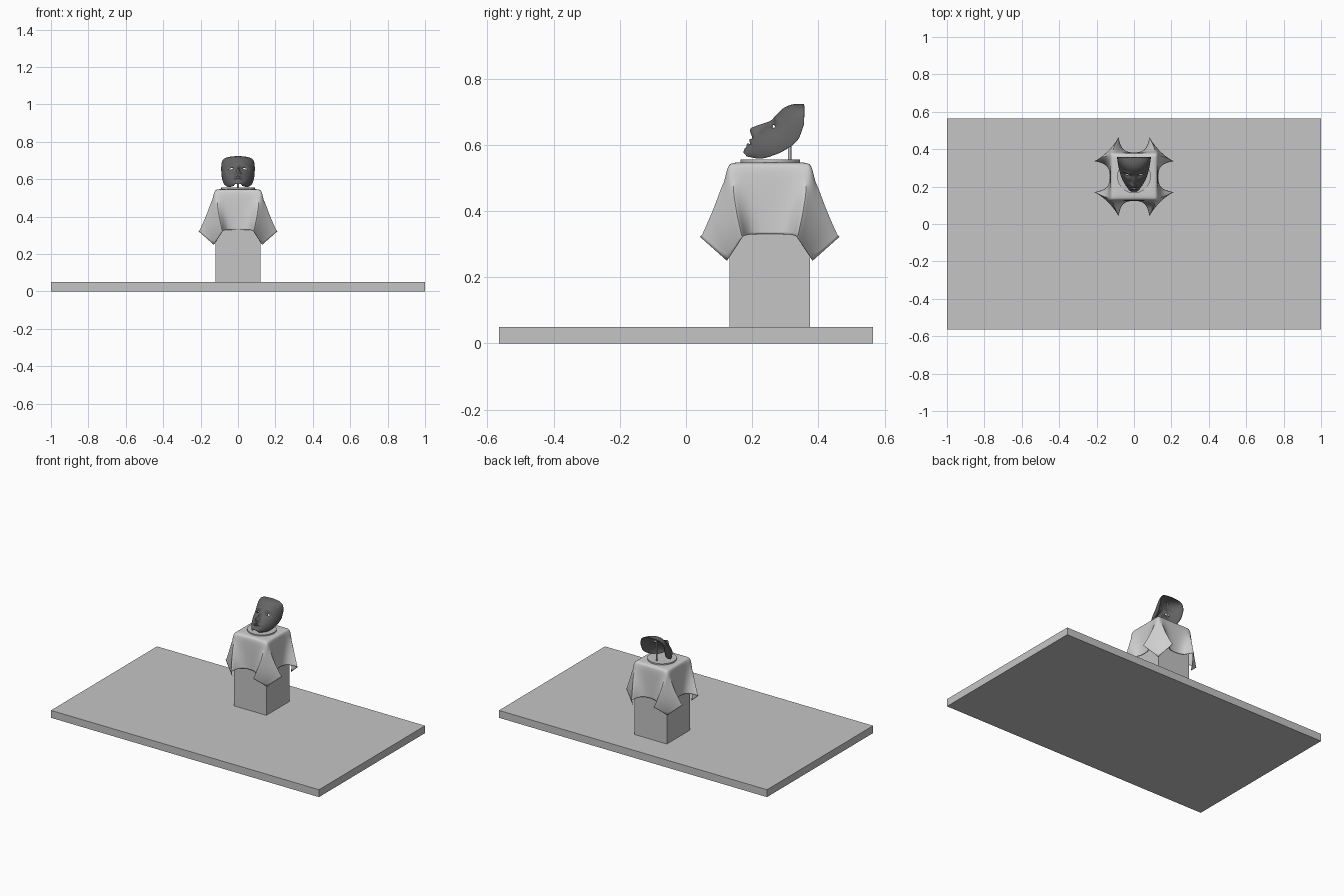
import bpy, bmesh, math
from mathutils import Vector

if "Cube" in bpy.data.objects:
    bpy.data.objects.remove(bpy.data.objects["Cube"])

CY = 0.253  # plinth centre in y


def material(name, v):
    m = bpy.data.materials.new(name)
    m.diffuse_color = (v, v, v, 1)
    m.use_nodes = True
    m.node_tree.nodes["Principled BSDF"].inputs["Base Color"].default_value = m.diffuse_color
    return m


STONE = material("plain_grey", 0.56)
CLOTH = material("light_cloth_grey", 0.62)
STEEL = material("stand_grey", 0.55)
DARK = material("dark_grey", 0.13)


def make_object(name, bm, mat, smooth=None):
    me = bpy.data.meshes.new(name)
    bm.to_mesh(me)
    bm.free()
    ob = bpy.data.objects.new(name, me)
    bpy.context.collection.objects.link(ob)
    me.materials.append(mat)
    if smooth:
        bpy.ops.object.select_all(action='DESELECT')
        ob.select_set(True)
        bpy.context.view_layer.objects.active = ob
        bpy.ops.object.shade_smooth_by_angle(angle=math.radians(smooth))
    return ob


def box(name, lo, hi, mat):
    bm = bmesh.new()
    bmesh.ops.create_cube(bm, size=1)
    for v in bm.verts:
        v.co = [lo[i] + (v.co[i] + 0.5) * (hi[i] - lo[i]) for i in range(3)]
    return make_object(name, bm, mat)


def cylinder(name, y, z0, z1, r, mat, n):
    bm = bmesh.new()
    bmesh.ops.create_cone(bm, cap_ends=True, segments=n, radius1=r, radius2=r, depth=z1 - z0)
    bmesh.ops.translate(bm, verts=bm.verts, vec=(0, y, (z0 + z1) / 2))
    return make_object(name, bm, mat, 40)


# Floor slab, plinth and mask stand
box("floor_slab", (-1, -0.565, 0), (1, 0.565, 0.05), STONE)
box("plinth", (-0.12, 0.131, 0.05), (0.12, 0.375, 0.532), STONE)
cylinder("stand_disc", 0.255, 0.54, 0.555, 0.09, STEEL, 48)
cylinder("stand_rod", 0.313, 0.55, 0.705, 0.005, STEEL, 16)

# Draped cloth: rings from the top down, four-fold symmetric, with a folded kite at each corner
# (side x, flank x, flank y, wing out, wing along, diagonal, z side, z wing, z diagonal)
ROWS = [
    (.060, .060, .030, .060, .050, .058, .547, .547, .547),
    (.114, .114, .060, .114, .100, .110, .547, .547, .547),
    (.126, .126, .065, .128, .115, .126, .537, .537, .537),
    (.128, .129, .070, .141, .113, .130, .490, .490, .480),
    (.128, .131, .070, .158, .108, .135, .440, .440, .410),
    (.127, .134, .068, .183, .097, .139, .385, .380, .330),
    (.126, .137, .066, .211, .083, .130, .330, .322, .250),
]
bm = bmesh.new()
vcrease = bm.verts.layers.float.new("crease_vert")
ecrease = bm.edges.layers.float.new("crease_edge")
rings = []
for sx, fx, fy, wa, wb, k, zs, zw, zk in ROWS:
    quarter = [(sx, 0, zs), (fx, fy, zs), (wa, wb, zw), (k, k, zk), (wb, wa, zw), (fy, fx, zs)]
    ring = []
    for q in range(4):
        c, s = round(math.cos(q * math.pi / 2)), round(math.sin(q * math.pi / 2))
        ring += [bm.verts.new((x * c - y * s, CY + x * s + y * c, z)) for x, y, z in quarter]
    rings.append(ring)
N = 24
centre = bm.verts.new((0, CY, 0.547))
for j in range(N):
    bm.faces.new((centre, rings[0][j], rings[0][(j + 1) % N]))
    for a, b in zip(rings, rings[1:]):
        bm.faces.new((a[j], b[j], b[(j + 1) % N], a[(j + 1) % N]))
    if j % 6 in (2, 3, 4):
        rings[-1][j][vcrease] = 1.0  # keep hem corners pointed
        if j % 6 != 3:
            for a, b in zip(rings[3:], rings[4:]):
                bm.edges.get((a[j], b[j]))[ecrease] = 0.7
cloth = make_object("draped_cloth", bm, CLOTH, 60)
sub = cloth.modifiers.new("subdivide", 'SUBSURF')
sub.levels = sub.render_levels = 3
thick = cloth.modifiers.new("thickness", 'SOLIDIFY')
thick.thickness = 0.002
thick.offset = -1


# Face mask: open shell swept from chin to forehead, tilted back
def curve(pts, x):
    """Smooth interpolation through (x, value) points."""
    n = len(pts)

    def slope(i):
        a, b = pts[max(i - 1, 0)], pts[min(i + 1, n - 1)]
        return (b[1] - a[1]) / (b[0] - a[0])
    i = 0
    while i < n - 2 and x > pts[i + 1][0]:
        i += 1
    (x0, y0), (x1, y1) = pts[i], pts[i + 1]
    h = x1 - x0
    t = (x - x0) / h
    return (y0 * (2*t**3 - 3*t*t + 1) + y1 * (3*t*t - 2*t**3)
            + h * (slope(i) * (t**3 - 2*t*t + t) + slope(i + 1) * (t**3 - t*t)))


def bump(d, s):
    return math.exp(-(d / s) ** 2)


WIDTH = [(0, .024), (.03, .051), (.07, .071), (.12, .083), (.17, .089), (.21, .089), (.25, .082)]
RIM = [(0, -.014), (.0265, -.0435), (.06, -.06), (.1, -.071), (.15, -.072), (.197, -.047), (.25, -.025)]
MID = [(0, .003), (.01, .009), (.025, .010), (.05, .017), (.09, .021), (.13, .024), (.175, .030),
       (.205, .022), (.235, 0), (.25, -.012)]
NOSE = [(0, 0), (.042, 0), (.050, .006), (.056, .022), (.063, .026), (.08, .020), (.11, .007),
        (.13, .001), (.25, 0)]
O, EV, EW = Vector((0, .175, .575)), Vector((0, .776, .631)), Vector((0, -.631, .776))
NS, NV = 120, 110
EYE_X, EYE_V = 0.038, 0.120


def mask_point(i, j):
    a = (i / NS * 2 - 1) * math.pi / 2
    v = 0.25 * j / NV
    rim = curve(RIM, v)
    x = curve(WIDTH, v) * math.sin(a)
    w = rim + (curve(MID, v) - rim) * max(math.cos(a), 0) ** 0.85
    ax = abs(x)
    w += curve(NOSE, v) * bump(x, 0.009 + 0.007 * bump(v - .058, .015))  # nose
    w += 0.008 * bump(v - .039, .005) * bump(x, .022)                    # upper lip
    w += 0.007 * bump(v - .025, .005) * bump(x, .019)                    # lower lip
    w -= 0.004 * bump(v - .032, .0025) * bump(x, .024)                   # mouth line
    w -= 0.009 * bump(v - EYE_V, .013) * bump(ax - .034, .020)           # eye sockets
    w += 0.004 * bump(v - .142, .008) * bump(ax - .036, .024)            # brows
    return O + Vector((x, 0, 0)) + EV * v + EW * w, ax, v


bm = bmesh.new()
grid = [[mask_point(i, j) for i in range(NS + 1)] for j in range(NV + 1)]
verts = [[bm.verts.new(p[0]) for p in row] for row in grid]
for j in range(NV):
    for i in range(NS):
        _, ax, v = grid[j][i]
        _, bx, u = grid[j + 1][i + 1]
        dx, dv = ((ax + bx) / 2 - EYE_X) / .014, ((v + u) / 2 - EYE_V) / .0052
        if abs(dx) < 1 and abs(dv) < 1 - dx * dx:  # almond eye openings
            continue
        bm.faces.new((verts[j][i], verts[j][i + 1], verts[j + 1][i + 1], verts[j + 1][i]))
# Straight cut across the back of the forehead
bmesh.ops.bisect_plane(bm, geom=bm.verts[:] + bm.edges[:] + bm.faces[:],
                       plane_co=(0, .357, 0), plane_no=(0, 1, 0), clear_outer=True)
bmesh.ops.delete(bm, geom=[v for v in bm.verts if not v.link_faces], context='VERTS')
mask = make_object("face_mask", bm, DARK, 50)
shell = mask.modifiers.new("thickness", 'SOLIDIFY')
shell.thickness = 0.003
shell.offset = -1
